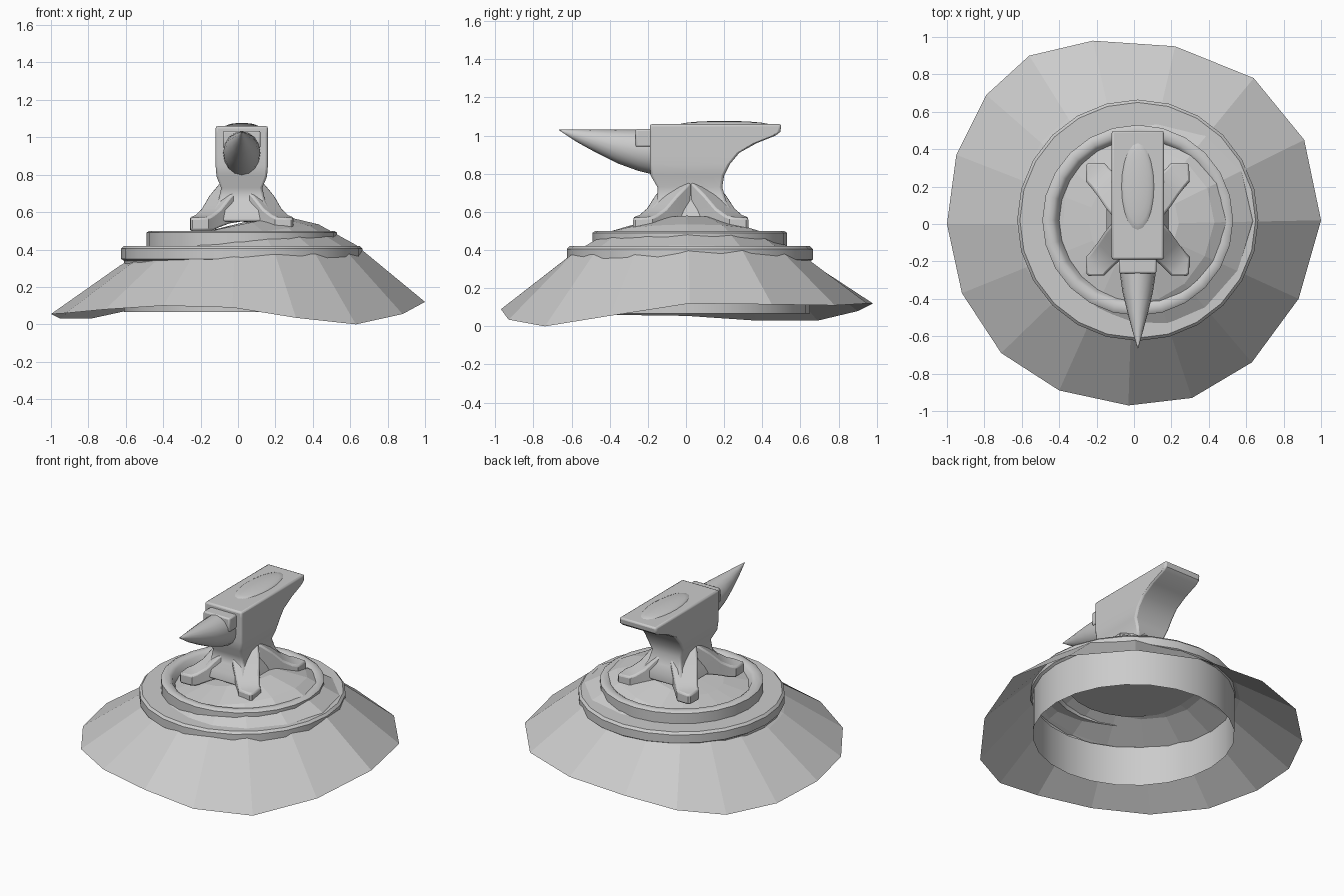
import bpy
import bmesh
import math
from mathutils import Vector

default_cube = bpy.data.objects.get("Cube")
if default_cube:
    bpy.data.objects.remove(default_cube, do_unlink=True)

# One plain grey for every part
grey = bpy.data.materials.new("plain_grey")
grey.use_nodes = True
colour = (0.6, 0.6, 0.6, 1)
grey.diffuse_color = colour
grey.node_tree.nodes["Principled BSDF"].inputs["Base Color"].default_value = colour

CENTRE_X = 0.02


def finish(bm, name, smooth_angle=None, bevel=0, recalc=True):
    """Turn a bmesh into a named, shaded object."""
    if recalc:
        bmesh.ops.recalc_face_normals(bm, faces=bm.faces)
    mesh = bpy.data.meshes.new(name)
    bm.to_mesh(mesh)
    bm.free()
    obj = bpy.data.objects.new(name, mesh)
    bpy.context.collection.objects.link(obj)
    mesh.materials.append(grey)
    if bevel:
        mod = obj.modifiers.new("soft_edges", "BEVEL")
        mod.width = bevel
        mod.segments = 2
        mod.limit_method = "ANGLE"
        mod.angle_limit = math.radians(50)
    if smooth_angle:
        bpy.ops.object.select_all(action="DESELECT")
        obj.select_set(True)
        bpy.context.view_layer.objects.active = obj
        bpy.ops.object.shade_smooth_by_angle(angle=math.radians(smooth_angle))
    return obj


def bridge(bm, lower, upper):
    """Join two closed loops of equal length with quads."""
    count = len(lower)
    for i in range(count):
        j = (i + 1) % count
        bm.faces.new((lower[i], lower[j], upper[j], upper[i]))


def loft(bm, sections, capped=True):
    """Skin a list of closed point loops."""
    loops = [[bm.verts.new(p) for p in section] for section in sections]
    for lower, upper in zip(loops, loops[1:]):
        bridge(bm, lower, upper)
    if capped:
        bm.faces.new(loops[0][::-1])
        bm.faces.new(loops[-1])
    return loops


# Faceted mound with an uneven rim, leaning higher towards +x
rim = [
    (1, .02, .12), (.91, .45, .115), (.64, .78, .11), (.22, .95, .12),
    (-.22, .98, .12), (-.56, .9, .08), (-.79, .69, .03), (-.95, .37, .03),
    (-1, 0, .055), (-.92, -.37, .06), (-.71, -.69, .08), (-.4, -.89, .1),
    (-.03, -.97, .09), (.31, -.93, .035), (.63, -.74, 0), (.88, -.4, .055),
]


def mound_loop(scale, height, lean):
    return [(x * scale, y * scale, height + lean * x) for x, y, _ in rim]


bm = bmesh.new()
loops = loft(bm, [rim, mound_loop(.63, .37, .055), mound_loop(.43, .48, .055),
                  mound_loop(.24, .53, .05)], capped=False)
apex = bm.verts.new((.03, 0, .545))
for a, b in zip(loops[-1], loops[-1][1:] + loops[-1][:1]):
    bm.faces.new((a, b, apex))
finish(bm, "faceted_mound")

# Round collar: open tube below, stepped flange and raised lip, inner floor
profile = [
    (.63, .067), (.63, .34), (.645, .35), (.645, .405), (.63, .42), (.51, .42),
    (.51, .49), (.495, .5), (.46, .5), (.44, .485), (.42, .44),
]
SIDES = 24
bm = bmesh.new()
turned = [[(CENTRE_X + r * math.cos(math.tau * i / SIDES),
            CENTRE_X + r * math.sin(math.tau * i / SIDES), z)
           for i in range(SIDES)] for r, z in profile]
loops = loft(bm, turned, capped=False)
bm.faces.new(loops[-1])
finish(bm, "round_collar", 40, recalc=False)


# Anvil body: stacked rectangles (height, half width, front, back)
def rectangle(z, half, front, back):
    return [(CENTRE_X - half, front, z), (CENTRE_X + half, front, z),
            (CENTRE_X + half, back, z), (CENTRE_X - half, back, z)]


levels = [
    (.55, .17, -.2, .24), (.61, .15, -.19, .24), (.66, .125, -.15, .21),
    (.73, .11, -.15, .19), (.79, .135, -.185, .2), (.85, .14, -.19, .23),
    (.91, .14, -.19, .28), (.96, .14, -.19, .37), (1.0, .14, -.19, .47),
    (1.02, .14, -.19, .495), (1.06, .14, -.19, .5),
]
bm = bmesh.new()
loft(bm, [rectangle(*level) for level in levels])
finish(bm, "anvil_body", 40, bevel=.012)

# Low swelling on the working face
bm = bmesh.new()
bmesh.ops.create_uvsphere(bm, u_segments=20, v_segments=10, radius=1)
for v in bm.verts:
    v.co = Vector((CENTRE_X + v.co.x * .09, .2 + v.co.y * .24, 1.055 + v.co.z * .022))
finish(bm, "face_swelling", 60)

# Four diagonal legs (distance out, half width, underside, top)
leg_sections = [
    (.08, .09, .55, .76), (.17, .085, .54, .69), (.24, .075, .52, .62),
    (.3, .07, .5, .585), (.335, .07, .5, .575), (.395, .008, .5, .57),
]
for side, side_name in ((-1, "right"), (1, "left")):
    for end, end_name in ((-1, "front"), (1, "back")):
        out = Vector((side * .68, end * .75, 0))
        across = Vector((-end, side, 0)).normalized()
        start = Vector((CENTRE_X, .025, 0))
        sections = []
        for d, w, low, high in leg_sections:
            mid = start + out * d
            sections.append([mid + across * s * w + Vector((0, 0, z))
                             for s, z in ((-1, low), (1, low), (1, high), (-1, high))])
        bm = bmesh.new()
        loft(bm, sections)
        finish(bm, f"{end_name}_{side_name}_leg", 40, bevel=.012)

# Horn: flat topped, curved underneath (position, half width, underside)
horn_sections = [
    (-.17, .1, .795), (-.25, .098, .815), (-.36, .082, .855),
    (-.47, .056, .91), (-.57, .029, .965), (-.665, .002, 1.028),
]
bm = bmesh.new()
horn = []
for y, half, low in horn_sections:
    mid, tall = (1.032 + low) / 2, (1.032 - low) / 2
    horn.append([(CENTRE_X + half * math.cos(math.tau * i / 16), y,
                  mid + tall * math.sin(math.tau * i / 16)) for i in range(16)])
loft(bm, horn)
finish(bm, "horn", 50)

# Block where the horn meets the body
bm = bmesh.new()
loft(bm, [rectangle(.94, .1, -.265, -.17), rectangle(1.035, .1, -.265, -.17)])
finish(bm, "horn_block", 40, bevel=.01)
